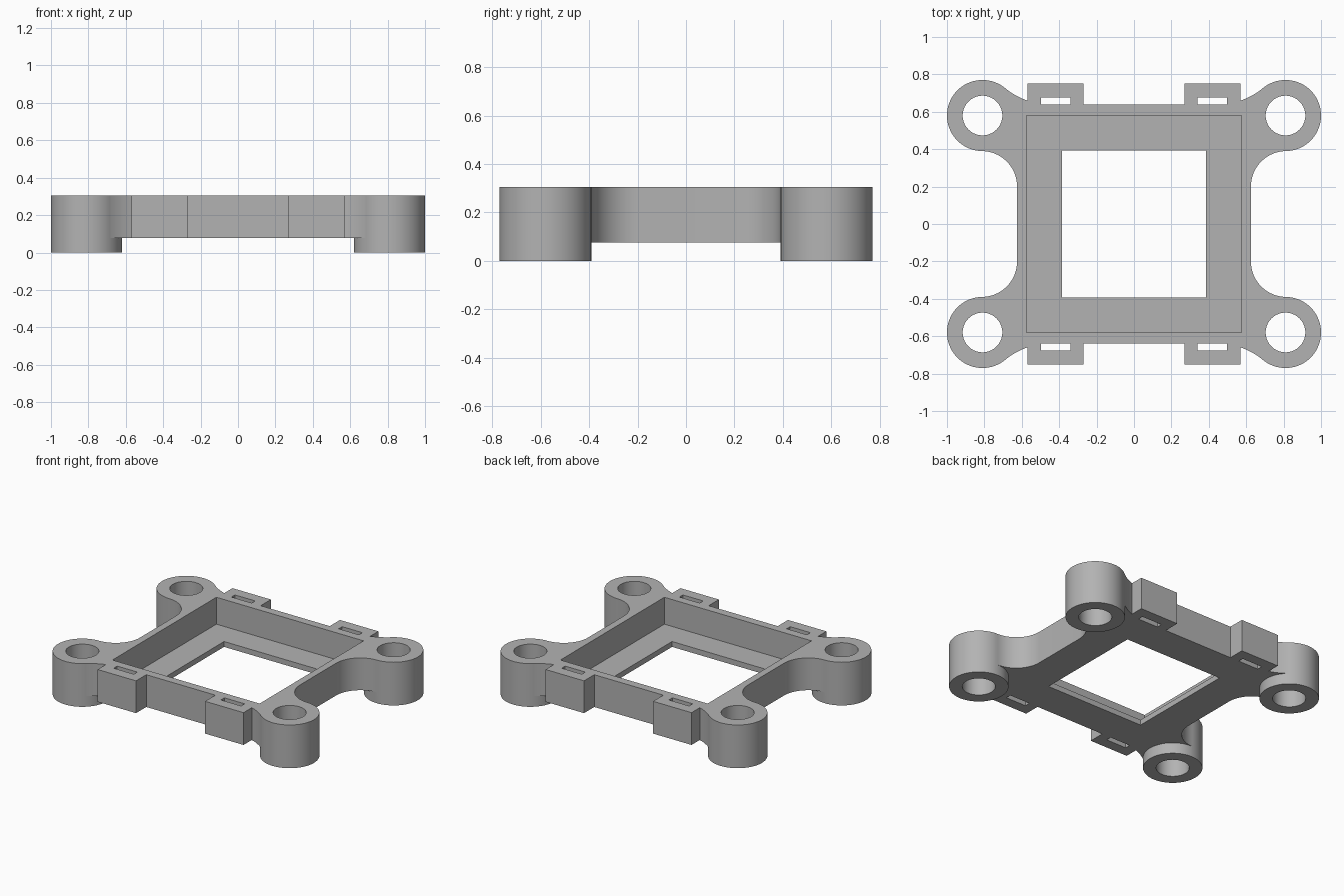
import bpy, bmesh
from math import cos, sin, radians

cube = bpy.data.objects.get("Cube")
if cube:
    bpy.data.objects.remove(cube, do_unlink=True)

TOP, BASE, FLOOR = 0.305, 0.077, 0.115     # rim, frame underside, pocket floor
RING_X, RING_Y, RING_R, HOLE_R = 0.81, 0.58, 0.19, 0.106
QUADRANTS = [(1, 1), (-1, 1), (-1, -1), (1, -1)]

grey = bpy.data.materials.new("plain grey")
grey.use_nodes = True
grey.diffuse_color = (0.45, 0.45, 0.45, 1)
grey.node_tree.nodes["Principled BSDF"].inputs["Base Color"].default_value = (0.45, 0.45, 0.45, 1)


def arc(cx, cy, r, start, end, steps):
    angles = [radians(start + (end - start) * i / steps) for i in range(steps + 1)]
    return [(cx + r * cos(a), cy + r * sin(a)) for a in angles]


def circle(cx, cy, r):
    return arc(cx, cy, r, 0, 360, 72)[:-1]


def rect(x0, x1, y0, y1):
    return [(x0, y0), (x1, y0), (x1, y1), (x0, y1)]


def prism(name, points, z0, z1):
    """Closed upright solid with the given plan outline."""
    bm = bmesh.new()
    face = bm.faces.new([bm.verts.new((x, y, z0)) for x, y in points])
    up = bmesh.ops.extrude_face_region(bm, geom=[face])["geom"]
    bmesh.ops.translate(bm, vec=(0, 0, z1 - z0),
                        verts=[v for v in up if isinstance(v, bmesh.types.BMVert)])
    bmesh.ops.recalc_face_normals(bm, faces=bm.faces[:])
    mesh = bpy.data.meshes.new(name)
    bm.to_mesh(mesh)
    bm.free()
    mesh.materials.append(grey)
    obj = bpy.data.objects.new(name, mesh)
    bpy.context.collection.objects.link(obj)
    return obj


def combine(target, tool, operation):
    """Apply a boolean and discard the tool solid."""
    mod = target.modifiers.new("combine", "BOOLEAN")
    mod.operation, mod.solver, mod.object = operation, "EXACT", tool
    bpy.context.view_layer.objects.active = target
    bpy.ops.object.modifier_apply(modifier=mod.name)
    bpy.data.objects.remove(tool, do_unlink=True)


# Quarter outline: side fillet, ring centre, end fillet, strap tab
quarter = arc(0.815, 0.2, 0.19, 180, 90, 20)
quarter.append((RING_X, RING_Y))
quarter += arc(0.448, 1.02, 0.38, -50.6, -71.3, 10)
quarter += [(0.57, 0.752), (0.27, 0.752), (0.27, 0.638)]

outline = []
for sx, sy in QUADRANTS:
    part = [(sx * x, sy * y) for x, y in quarter]
    outline += part if sx * sy > 0 else part[::-1]
frame = prism("mounting_frame", outline, BASE, TOP)

# Corner mounting bosses
for sx, sy in QUADRANTS:
    combine(frame, prism("boss", circle(sx * RING_X, sy * RING_Y, RING_R), 0, TOP), "UNION")

# Screw holes and strap slots
for sx, sy in QUADRANTS:
    combine(frame, prism("hole", circle(sx * RING_X, sy * RING_Y, HOLE_R), -0.1, 0.5), "DIFFERENCE")
    xs = sorted((sx * 0.34, sx * 0.498))
    ys = sorted((sy * 0.638, sy * 0.677))
    combine(frame, prism("slot", rect(*xs, *ys), -0.1, 0.5), "DIFFERENCE")

# Recessed pocket and the window through its floor
combine(frame, prism("pocket", rect(-0.575, 0.575, -0.58, 0.58), FLOOR, 0.5), "DIFFERENCE")
combine(frame, prism("window", rect(-0.384, 0.384, -0.393, 0.393), -0.1, 0.5), "DIFFERENCE")

# Smooth the round walls, keep the rims crisp
bpy.ops.object.select_all(action="DESELECT")
frame.select_set(True)
bpy.context.view_layer.objects.active = frame
bpy.ops.object.shade_smooth_by_angle(angle=radians(30))
